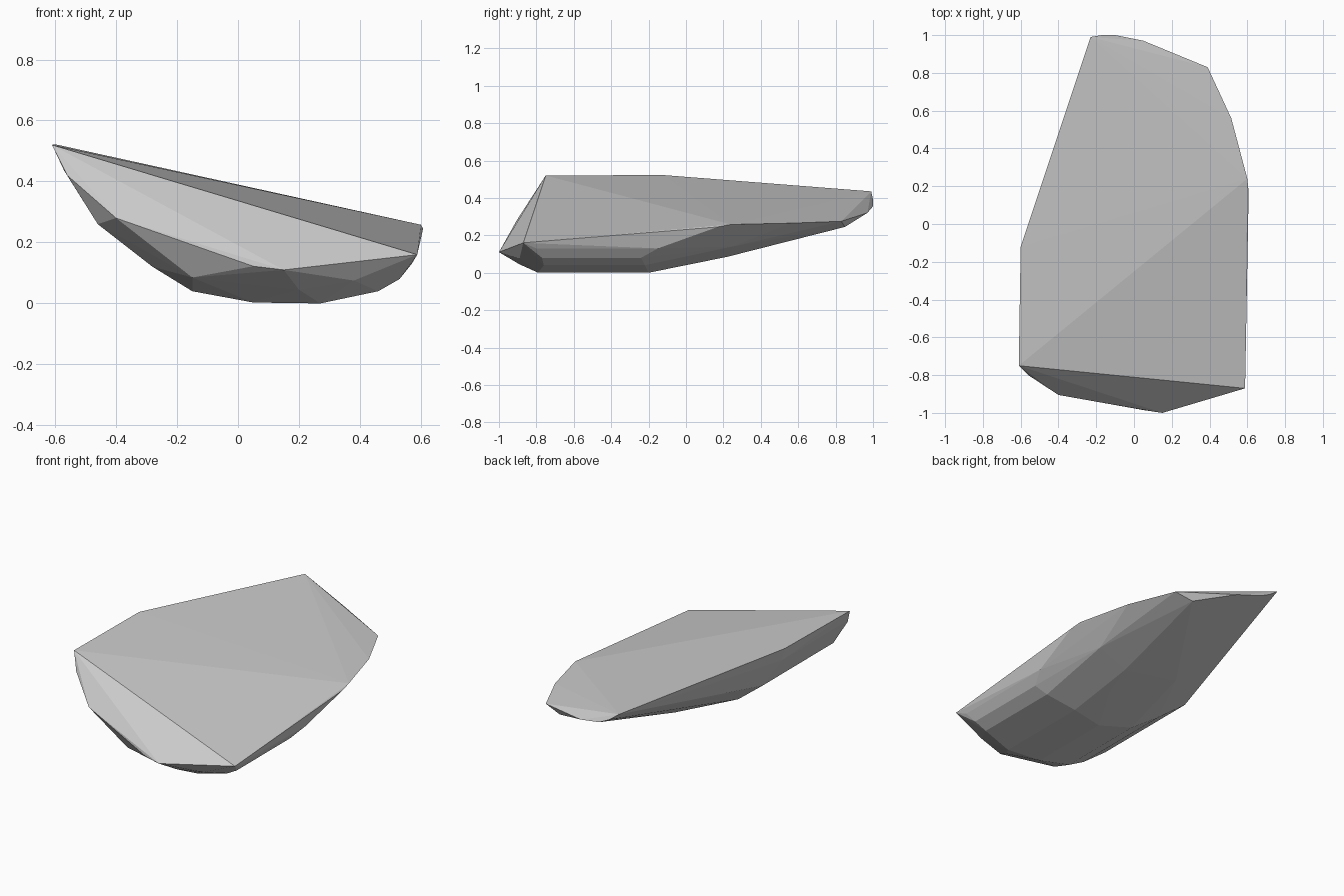
import bpy, bmesh

# Sloping upper rim of the rock
rim = [(-.61, -.75, .52), (-.60, -.12, .522), (-.23, .99, .435), (-.17, 1, .39),
       (-.10, 1, .355), (.39, .83, .275), (.515, .56, .265), (.60, .24, .258),
       (.607, .17, .245), (.588, -.87, .16)]

# Chipped front edge
front = [(.15, -1, .11), (.05, -.985, .122), (-.40, -.905, .28), (-.56, -.80, .42),
         (.20, -.89, .045), (-.15, -.88, .085), (.38, -.89, .075)]

# Rounded lower back
back = [(.20, .02, .045), (.25, .22, .085), (.28, .85, .245), (.05, .97, .32),
        (.46, .25, .14), (-.10, .25, .13), (-.38, .25, .33)]

# Curved underside: (x, z, front y, back y) for each lengthwise ridge
ridges = [(-.57, .435, -.76, -.14), (-.46, .26, -.80, -.10), (-.28, .12, -.78, -.12),
          (-.15, .04, -.75, -.20), (.05, .003, -.77, -.25), (.27, 0, -.79, -.20),
          (.46, .04, -.76, -.22), (.53, .08, -.77, -.24), (.57, .13, -.80, -.15)]

points = rim + front + back
for x, z, y0, y1 in ridges:
    points += [(x, y0, z), (x, y1, z)]

# Wrap the points in a faceted convex shell
bm = bmesh.new()
for p in points:
    bm.verts.new(p)
hull = bmesh.ops.convex_hull(bm, input=bm.verts)
loose = {g for g in hull["geom_interior"] + hull["geom_unused"]
         if isinstance(g, bmesh.types.BMVert)}
bmesh.ops.delete(bm, geom=list(loose), context='VERTS')
bmesh.ops.recalc_face_normals(bm, faces=bm.faces)

mesh = bpy.data.meshes.new("rock")
bm.to_mesh(mesh)
bm.free()
rock = bpy.data.objects.new("rock", mesh)
bpy.context.collection.objects.link(rock)
